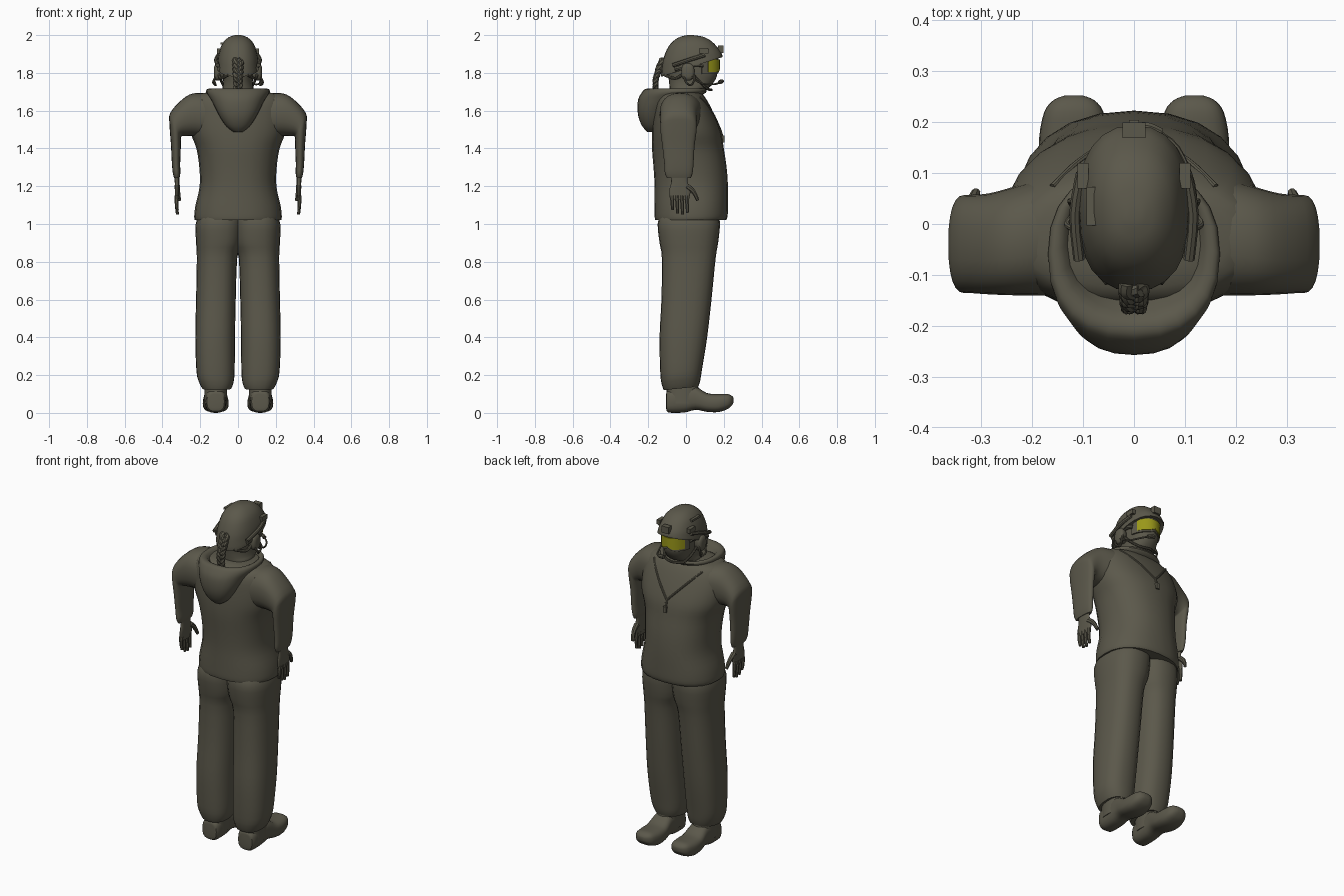
import bpy, bmesh, math
from mathutils import Vector

cube = bpy.data.objects.get("Cube")
if cube:
    bpy.data.objects.remove(cube, do_unlink=True)


def material(name, colour):
    mat = bpy.data.materials.new(name)
    mat.use_nodes = True
    mat.diffuse_color = (*colour, 1)
    mat.node_tree.nodes["Principled BSDF"].inputs["Base Color"].default_value = (*colour, 1)
    return mat


OLIVE = material("olive drab", (0.105, 0.098, 0.07))
YELLOW = material("yellow lens", (0.32, 0.31, 0.01))
parts = []


def ring(centre, u, v, p=2.3, n=24):
    """Superellipse cross-section spanned by two half-axis vectors."""
    out = []
    for i in range(n):
        a = math.tau * i / n
        c, s = math.cos(a), math.sin(a)
        out.append(Vector(centre) + Vector(u) * math.copysign(abs(c) ** (2 / p), c)
                   + Vector(v) * math.copysign(abs(s) ** (2 / p), s))
    return out


def level(z, x0, x1, y0, y1, slope=0, p=2.3):
    """Cross-section lying in z, optionally rising towards the face."""
    half = (y1 - y0) / 2
    return ring(((x0 + x1) / 2, (y0 + y1) / 2, z), ((x1 - x0) / 2, 0, 0),
                (0, half, half * slope), p)


def loft(name, rings, mat=OLIVE, steps=3):
    """Skin through cross-sections, smoothly interpolated, with closed ends."""
    dense = []
    for i in range(len(rings) - 1):
        quad = [rings[max(i - 1, 0)], rings[i], rings[i + 1], rings[min(i + 2, len(rings) - 1)]]
        for k in range(steps):
            t = k / steps
            dense.append([b + (c - a) * (t / 2) + (a * 2 - b * 5 + c * 4 - d) * (t * t / 2)
                          + (b * 3 - a - c * 3 + d) * (t ** 3 / 2) for a, b, c, d in zip(*quad)])
    dense.append(rings[-1])
    bm = bmesh.new()
    rows = [[bm.verts.new(co) for co in row] for row in dense]
    n = len(rows[0])
    for low, high in zip(rows, rows[1:]):
        for i in range(n):
            j = (i + 1) % n
            bm.faces.new((low[i], low[j], high[j], high[i]))
    bm.faces.new(rows[0])
    bm.faces.new(rows[-1])
    bmesh.ops.recalc_face_normals(bm, faces=bm.faces)
    mesh = bpy.data.meshes.new(name)
    bm.to_mesh(mesh)
    bm.free()
    mesh.materials.append(mat)
    obj = bpy.data.objects.new(name, mesh)
    bpy.context.collection.objects.link(obj)
    parts.append(obj)
    return obj


def tube(name, points, radius, tip=None, n=8):
    """Round tube along a path, tapering to the tip radius."""
    pts = [Vector(p) for p in points]
    rings = []
    for i, p in enumerate(pts):
        way = (pts[min(i + 1, len(pts) - 1)] - pts[max(i - 1, 0)]).normalized()
        side = way.cross(Vector((0.9, 0.3, 0.1))).normalized()
        r = radius + ((tip or radius) - radius) * i / (len(pts) - 1)
        rings.append(ring(p, side * r, way.cross(side) * r, 2, n))
    return loft(name, rings)


def box(name, centre, size):
    x, y, z = (s / 2 for s in size)
    c = Vector(centre)
    return loft(name, [[c + Vector((a * x, b * y, h * z)) for a, b in
                        ((1, 1), (-1, 1), (-1, -1), (1, -1))] for h in (-1, 1)], steps=1)


# Pullover body: height, half width, back, front
body = [(1.02, .228, -.163, .212), (1.04, .232, -.166, .22), (1.1, .225, -.166, .222),
        (1.2, .203, -.166, .222), (1.3, .205, -.172, .215), (1.4, .22, -.18, .2),
        (1.48, .25, -.18, .187), (1.56, .26, -.175, .158), (1.64, .25, -.165, .12),
        (1.685, .215, -.14, .09), (1.7, .13, -.1, .07)]
torso = loft("pullover_body", [level(z, -w, w, b, f) for z, w, b, f in body])

# Hood hanging down the back, with a hollow opening round the neck
hood = [(1.488, .025, -.205, -.15), (1.515, .06, -.23, -.13), (1.56, .092, -.25, -.1),
        (1.61, .118, -.257, -.06), (1.66, .146, -.253, .04), (1.695, .168, -.235, .105),
        (1.715, .162, -.215, .105), (1.71, .138, -.185, .095), (1.67, .115, -.15, .08)]
loft("hood", [level(z, -w, w, b, f) for z, w, b, f in hood])

# Collar seam and zip, laid on the chest
bpy.context.view_layer.update()


def on_chest(x, z):
    hit, place, _, _ = torso.ray_cast(Vector((x, 1, z)), Vector((0, -1, 0)))
    return place if hit else Vector((x, .1, z))


for s, side in ((1, "left"), (-1, "right")):
    tube(side + "_collar_seam", [on_chest(s * .16 * t, 1.5 + .17 * t)
                                 for t in (0, .25, .5, .75, 1)], .006)
tube("zip", [on_chest(0, z) for z in (1.44, 1.47, 1.5)], .007)
box("zip_pull", on_chest(0, 1.45), (.02, .022, .035))

# Sleeves: inner x and z, outer x and z, back, front
sleeve = [(.15, 1.45, .15, 1.69, -.14, .1), (.225, 1.465, .235, 1.692, -.14, .075),
          (.275, 1.465, .295, 1.66, -.138, .06), (.296, 1.465, .358, 1.59, -.135, .057),
          (.302, 1.455, .363, 1.53, -.135, .056), (.303, 1.4, .355, 1.42, -.125, .045),
          (.306, 1.32, .35, 1.32, -.115, .04), (.305, 1.27, .345, 1.27, -.112, .035),
          (.31, 1.243, .338, 1.243, -.1, .025)]
# Legs: height, inner, outer, back, front
leg = [(1.06, -.03, .2, -.13, .17), (1.0, -.03, .224, -.15, .18), (.9, -.02, .222, -.14, .17),
       (.82, .004, .218, -.128, .157), (.6, .012, .222, -.13, .135), (.4, .016, .226, -.14, .112),
       (.22, .018, .22, -.136, .085), (.16, .024, .205, -.128, .075), (.13, .035, .19, -.118, .066)]
# Feet: position along the foot, half width, sole, top
foot = [(-.105, .032, .025, .1), (-.092, .052, .002, .12), (-.01, .057, .002, .14),
        (.05, .06, .016, .14), (.11, .067, .006, .105), (.17, .068, .004, .1),
        (.22, .058, .02, .1), (.243, .04, .04, .09), (.252, .018, .055, .078)]

for s, side in ((1, "left"), (-1, "right")):
    loft(side + "_sleeve", [
        ring((s * (xi + xo) / 2, (b + f) / 2, (zi + zo) / 2),
             (s * (xo - xi) / 2, 0, (zo - zi) / 2), (0, (f - b) / 2, 0), 2.4)
        for xi, zi, xo, zo, b, f in sleeve])
    loft(side + "_trouser_leg", [level(z, s * xi, s * xo, b, f, .1 if z < .3 else 0, 2.4)
                                 for z, xi, xo, b, f in leg])
    # Boot and its shaft
    loft(side + "_boot", [ring((s * .118, y, (lo + hi) / 2), (w, 0, 0), (0, 0, (hi - lo) / 2), 2.8)
                          for y, w, lo, hi in foot])
    loft(side + "_boot_shaft", [level(z, s * .058, s * .178, -.102, f)
                                for z, f in ((.05, .07), (.12, .068), (.2, .05))])
    # Glove: palm, four fingers and a thumb
    palm = [(1.27, .311, .336, -.085, .015), (1.225, .311, .335, -.078, .008),
            (1.18, .311, .334, -.088, .024), (1.13, .314, .333, -.085, .016)]
    loft(side + "_palm", [level(z, s * a, s * b, lo, hi) for z, a, b, lo, hi in palm])
    for i, tip in enumerate((1.075, 1.055, 1.05, 1.06)):
        y = -.074 + .026 * i
        tube(f"{side}_finger_{i + 1}", [(s * .324, y, 1.15), (s * .325, y + .002, 1.105),
                                        (s * .321, y + .004, tip)], .0125, .008)
    tube(side + "_thumb", [(s * .322, .005, 1.2), (s * .318, .04, 1.17),
                           (s * .31, .062, 1.125)], .016, .009)

# Masked head and neck
head = [(1.62, .085, -.08, .07), (1.695, .088, -.085, .085), (1.72, .082, -.087, .12),
        (1.755, .078, -.09, .15), (1.79, .082, -.095, .165), (1.83, .084, -.1, .165),
        (1.9, .086, -.1, .16)]
loft("masked_head", [level(z, -w, w, b, f) for z, w, b, f in head])

# Helmet shell, rim higher at the brow than at the nape
shell = [(2.0, .015, .005, .035, 0), (1.988, .05, -.045, .09, .05), (1.955, .083, -.09, .137, .1),
         (1.9, .103, -.12, .176, .16), (1.86, .109, -.13, .19, .25), (1.832, .112, -.131, .193, .32),
         (1.838, .1, -.118, .18, .32)]
loft("helmet", [level(z, -w, w, b, f, slope) for z, w, b, f, slope in shell])
box("brow_mount", (0, .184, 1.925), (.045, .03, .04))
box("nape_clamp", (0, -.13, 1.84), (.04, .022, .05))
box("helmet_patch", (-.078, .035, 1.955), (.03, .075, .012))


# Goggles: frame and yellow lens wrapped round the brow
def visor(name, reach, depth, low, high, mat):
    rings = []
    for i in range(13):
        a = math.radians(-reach + 2 * reach * i / 12)
        drop = .014 * max(0, 1 - abs(a) * 3)
        rings.append([Vector((.088 * k * math.sin(a), .065 + depth * k * math.cos(a), z))
                      for k, z in ((1, low + drop), (1, high), (.9, high), (.9, low + drop))])
    return loft(name, rings, mat, 1)


visor("goggle_frame", 80, .108, 1.793, 1.883, OLIVE)
visor("goggle_lens", 62, .114, 1.804, 1.872, YELLOW)

# Headset, helmet rails and chin straps on each side
for s, side in ((1, "left"), (-1, "right")):
    cup = [(.075, .7), (.1, 1), (.118, .95), (.126, .6)]
    loft(side + "_ear_cup", [ring((s * x, .01, 1.805), (0, .034 * k, 0), (0, 0, .045 * k), 2.6)
                             for x, k in cup])
    tube(side + "_helmet_rail", [(s * .108, -.07, 1.84), (s * .116, .02, 1.87),
                                 (s * .103, .1, 1.895)], .011)
    box(side + "_lamp", (s * .1, .095, 1.915), (.022, .05, .026))
    tube(side + "_goggle_strap", [(s * .083, .09, 1.84), (s * .098, .04, 1.845),
                                  (s * .1, -.06, 1.82)], .012)
    tube(side + "_chin_strap", [(s * .1, .03, 1.8), (s * .088, .07, 1.755),
                                (s * .06, .115, 1.715), (0, .135, 1.71)], .007)
    tube(side + "_nape_strap", [(s * .1, -.02, 1.79), (s * .09, -.06, 1.77),
                                (s * .05, -.115, 1.79)], .008)
    tube(side + "_cable", [(s * .118, -.01, 1.78), (s * .132, .0, 1.75), (s * .118, .025, 1.735),
                           (s * .125, .045, 1.765), (s * .11, .04, 1.8)], .006)

# Microphone boom on the left ear cup
tube("microphone_boom", [(.12, .02, 1.785), (.115, .08, 1.745), (.085, .15, 1.74),
                         (.045, .182, 1.752)], .005)
tube("microphone", [(.052, .178, 1.75), (.03, .188, 1.755), (.015, .19, 1.756)], .011)

# Braid: three woven strands down the back of the neck
for strand in range(3):
    path = []
    for i in range(19):
        t = i / 18
        a = math.tau * (t * 2.5 + strand / 3)
        path.append((.017 * math.sin(a), -.122 - .04 * math.sin(t * 2) + .008 * math.sin(2 * a),
                     1.87 - .175 * t))
    tube(f"braid_strand_{strand + 1}", path, .015, .008)

bpy.ops.object.select_all(action="DESELECT")
for obj in parts:
    obj.select_set(True)
bpy.context.view_layer.objects.active = parts[0]
bpy.ops.object.shade_smooth_by_angle(angle=math.radians(40))
